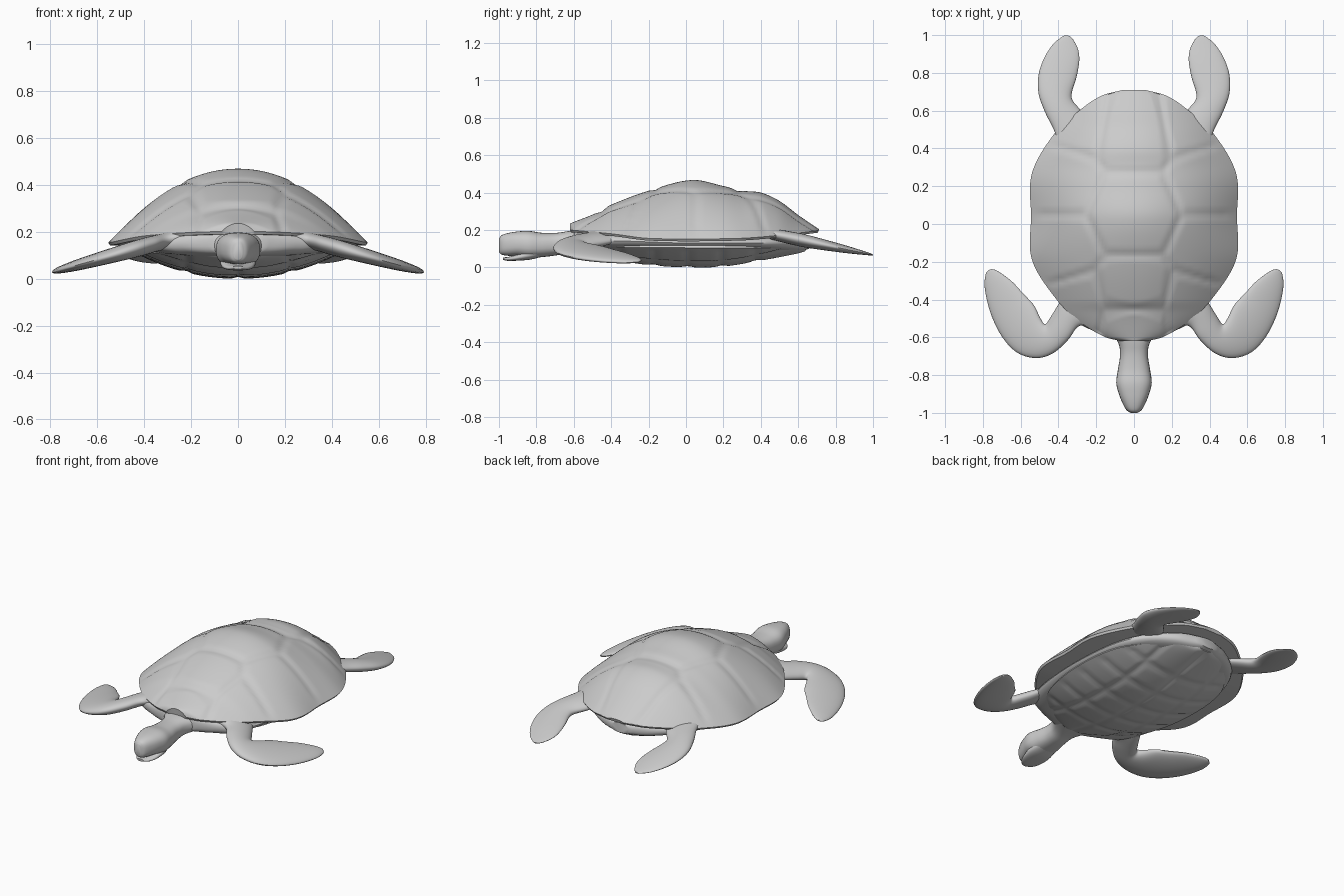
import bpy, bmesh, math
from mathutils import Vector

if "Cube" in bpy.data.objects:
    bpy.data.objects.remove(bpy.data.objects["Cube"])


def curve(table, x):
    """Smooth interpolation through (x, value) pairs."""
    n = len(table)
    x = min(max(x, table[0][0]), table[-1][0])
    i = 0
    while i < n - 2 and x > table[i + 1][0]:
        i += 1

    def slope(k):
        a, b = table[max(k - 1, 0)], table[min(k + 1, n - 1)]
        return (b[1] - a[1]) / (b[0] - a[0])
    (x0, v0), (x1, v1) = table[i], table[i + 1]
    h = x1 - x0
    t = (x - x0) / h
    return ((2*t**3 - 3*t*t + 1) * v0 + (t**3 - 2*t*t + t) * h * slope(i)
            + (3*t*t - 2*t**3) * v1 + (t**3 - t*t) * h * slope(i + 1))


def finish(name, bm, mirror=False, angle=35):
    bmesh.ops.recalc_face_normals(bm, faces=bm.faces[:])
    me = bpy.data.meshes.new(name)
    bm.to_mesh(me)
    bm.free()
    ob = bpy.data.objects.new(name, me)
    bpy.context.collection.objects.link(ob)
    if mirror:
        ob.modifiers.new("Mirror", 'MIRROR')
    bpy.ops.object.select_all(action='DESELECT')
    bpy.context.view_layer.objects.active = ob
    ob.select_set(True)
    bpy.ops.object.shade_smooth_by_angle(angle=math.radians(angle))
    return ob


def shell(name, width, crest, rim, seeds, groove, lip, rows=110, cols=80):
    """Domed plate with scutes marked by grooves between the seed points."""
    bm = bmesh.new()
    pts = [Vector((s * x, y)) for x, y in seeds for s in ((1, -1) if x else (1,))]
    y0, y1 = width[0][0], width[-1][0]
    outer, inner = [], []
    for i in range(rows + 1):
        t = 0.5 - 0.5 * math.cos(math.pi * i / rows)
        y = y0 + (y1 - y0) * t
        w, c, r = curve(width, y), curve(crest, y), curve(rim, y)
        ro, ri = [], []
        for j in range(cols + 1):
            u = -math.cos(math.pi * j / cols) * 0.4 + (2 * j / cols - 1) * 0.6
            d = sorted((Vector((u * w, y)) - p).length for p in pts)
            cut = 1 - min(1, (d[1] - d[0]) / 0.06)
            f = 1 - abs(u) ** 2.05
            z = r + (c - r) * f - groove * cut * min(1, 4 * f)
            ro.append(bm.verts.new((u * w, y, z)))
            ri.append(bm.verts.new((u * w * 0.985, y * 0.99, r + lip)))
        outer.append(ro)
        inner.append(ri)
    for i in range(rows):
        for j in range(cols):
            for g in (outer, inner):
                bm.faces.new((g[i][j], g[i][j+1], g[i+1][j+1], g[i+1][j]))
        for j in (0, cols):
            bm.faces.new((outer[i][j], outer[i+1][j], inner[i+1][j], inner[i][j]))
    for i in (0, rows):
        for j in range(cols):
            bm.faces.new((outer[i][j], outer[i][j+1], inner[i][j+1], inner[i][j]))
    return finish(name, bm)


def loft(name, stations, mirror=False, power=1.0, sides=28, sub=6):
    """Skin over oval sections: each is edge a (xyz), edge b (xyz), half thickness."""
    bm = bmesh.new()
    n = len(stations) - 1
    tracks = [[(i, s[k]) for i, s in enumerate(stations)] for k in range(7)]
    rings = []
    for i in range(n * sub + 1):
        v = [curve(tr, i / sub) for tr in tracks]
        a, b, th = Vector(v[:3]), Vector(v[3:6]), v[6]
        mid, half = (a + b) / 2, (b - a) / 2
        ring = []
        for k in range(sides):
            q = 2 * math.pi * k / sides
            c, s = math.cos(q), math.sin(q)
            c = math.copysign(abs(c) ** power, c)
            s = math.copysign(abs(s) ** power, s)
            ring.append(bm.verts.new(mid + half * c + Vector((0, 0, th * s))))
        rings.append(ring)
    for r0, r1 in zip(rings, rings[1:]):
        for k in range(sides):
            m = (k + 1) % sides
            bm.faces.new((r0[k], r0[m], r1[m], r1[k]))
    bm.faces.new(rings[0])
    bm.faces.new(rings[-1])
    return finish(name, bm, mirror, 50)


def straight(rows):
    """Centred sections from (y, half width, low z, high z)."""
    return [(-w, y, (lo + hi) / 2, w, y, (lo + hi) / 2, (hi - lo) / 2)
            for y, w, lo, hi in rows]


# Upper shell
shell("upper_shell",
      [(-.62, .07), (-.6, .15), (-.52, .285), (-.4, .41), (-.19, .54), (.04, .545),
       (.27, .54), (.48, .42), (.6, .29), (.68, .17), (.71, .06)],
      [(-.62, .235), (-.47, .295), (-.4, .335), (-.2, .41), (.03, .467), (.2, .435),
       (.3, .41), (.4, .40), (.5, .355), (.6, .28), (.71, .205)],
      [(-.62, .2), (-.4, .18), (-.19, .155), (.27, .155), (.48, .17), (.71, .197)],
      [(0, .05), (0, .5), (0, -.38), (0, -.52), (.42, .24), (.42, -.14),
       (.32, .56), (.33, -.45)], .009, -.012)

# Belly shell
shell("belly_shell",
      [(-.55, .1), (-.52, .18), (-.45, .28), (-.3, .38), (0, .43), (.3, .395),
       (.5, .27), (.6, .17), (.64, .06)],
      [(-.55, .08), (-.25, .018), (0, .0), (.2, .004), (.4, .036), (.64, .08)],
      [(-.55, .11), (0, .105), (.64, .105)],
      [(x, y) for y in (-.45, -.26, -.08, .1, .28, .46) for x in (.11, .33)],
      -.008, .012, 90, 70)

# Soft body between the shells
loft("body", straight([(-.6, .11, .1, .205), (-.55, .25, .095, .205), (-.48, .35, .09, .2),
                       (-.3, .41, .09, .19), (0, .44, .09, .17), (.3, .41, .09, .17),
                       (.48, .33, .085, .18), (.6, .2, .085, .18), (.66, .06, .1, .16)]),
     power=.8)

# Head with neck, and lower jaw
loft("head_and_neck", straight([(-1, .018, .08, .155), (-.985, .04, .068, .172),
                                (-.95, .06, .062, .184), (-.9, .08, .06, .192),
                                (-.84, .094, .05, .195), (-.77, .085, .055, .185),
                                (-.69, .074, .065, .185), (-.62, .088, .08, .195),
                                (-.52, .16, .09, .205)]), power=.8)
loft("lower_jaw", straight([(-.978, .02, .04, .054), (-.95, .048, .035, .056),
                            (-.9, .068, .036, .07), (-.83, .075, .042, .1),
                            (-.76, .06, .06, .12)]), power=.8)


# Front flippers
def front_z(x):
    return .155 - (x - .33) * .275


front = [(.2, -.55, .36, -.36, .034), (.29, -.54, .4, -.425, .036),
         (.35, -.615, .44, -.49, .037), (.43, -.685, .47, -.53, .036),
         (.52, -.71, .495, -.5, .034), (.62, -.68, .53, -.43, .031),
         (.70, -.595, .585, -.37, .027), (.76, -.47, .64, -.31, .022),
         (.79, -.34, .69, -.27, .016), (.785, -.265, .73, -.245, .009),
         (.77, -.245, .755, -.238, .004)]
loft("front_flipper", [(ax, ay, front_z(ax), bx, by, front_z(bx), t)
                       for ax, ay, bx, by, t in front], mirror=True)


# Rear flippers
def rear_z(y):
    return .145 - (y - .62) * .205


rear = [(.4, .42, .22, .52, .03), (.425, .5, .28, .6, .034), (.47, .59, .325, .655, .035),
        (.505, .69, .328, .7, .032), (.505, .79, .305, .775, .026),
        (.475, .88, .29, .86, .019), (.43, .95, .295, .92, .012),
        (.39, .985, .318, .97, .007), (.365, 1.0, .34, .995, .003)]
loft("rear_flipper", [(ax, ay, rear_z(ay), bx, by, rear_z(by), t)
                      for ax, ay, bx, by, t in rear], mirror=True)
